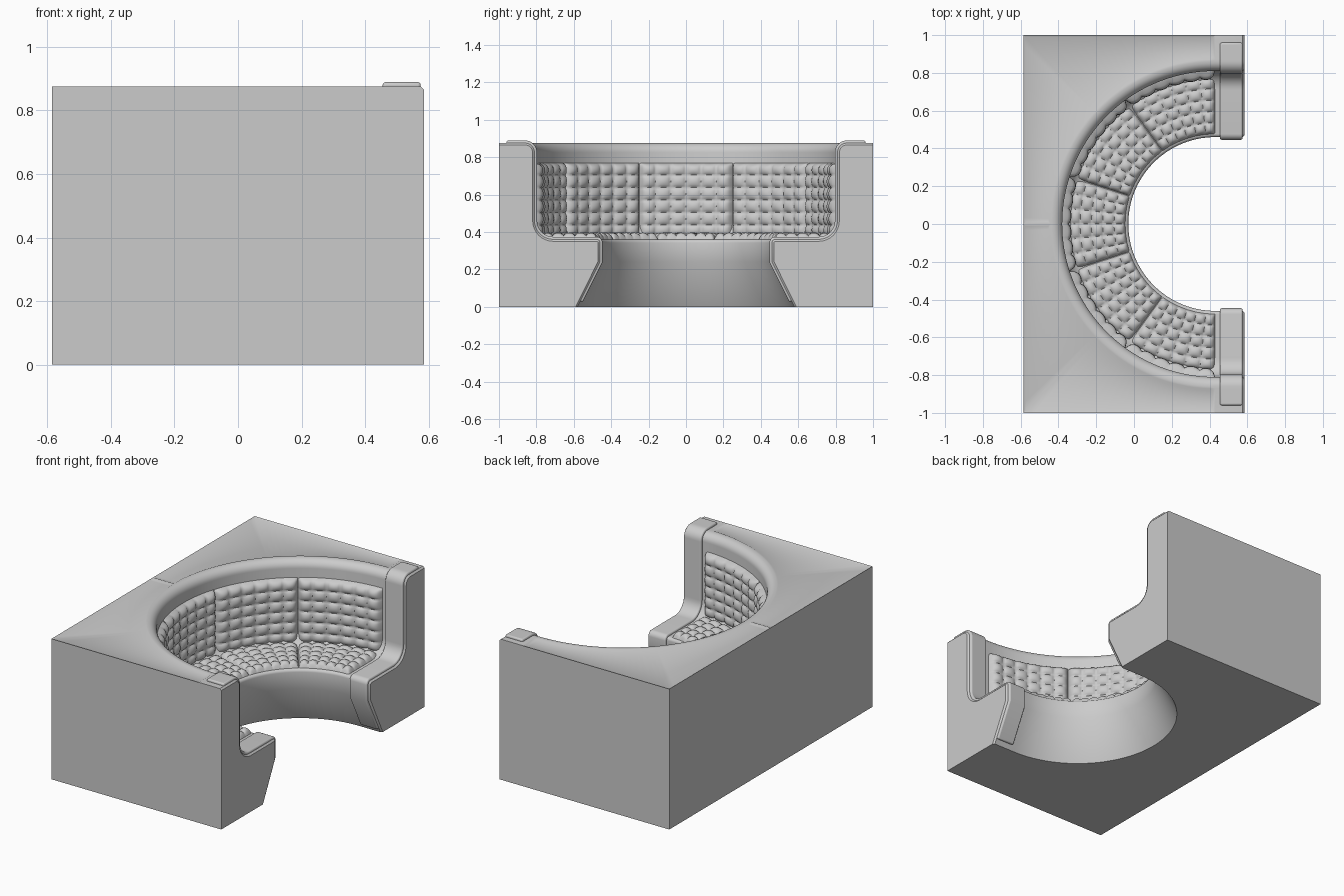
import bpy, bmesh
from math import sin, cos, pi, radians, atan2, tan
from mathutils import Vector

if "Cube" in bpy.data.objects:
    bpy.data.objects.remove(bpy.data.objects["Cube"])

CX = 0.43            # centre of the curved booth
X0, X1 = -0.585, 0.585
TOP = 0.875


def finish(name, bm, angle=35):
    bmesh.ops.recalc_face_normals(bm, faces=bm.faces)
    me = bpy.data.meshes.new(name)
    bm.to_mesh(me)
    bm.free()
    ob = bpy.data.objects.new(name, me)
    bpy.context.collection.objects.link(ob)
    bpy.ops.object.select_all(action='DESELECT')
    ob.select_set(True)
    bpy.context.view_layer.objects.active = ob
    bpy.ops.object.shade_smooth_by_angle(angle=radians(angle))
    return ob


def mirror_y(ob):
    m = ob.modifiers.new("mirror", 'MIRROR')
    m.use_axis = (False, True, False)
    m.merge_threshold = 0.0005


def arc(cx, cz, r, a0, a1, n):
    return [(cx + r * cos(radians(a0 + (a1 - a0) * i / n)),
             cz + r * sin(radians(a0 + (a1 - a0) * i / n))) for i in range(n + 1)]


def offset(pts, d):
    # mitred offset of an open polyline towards its left side
    out = []
    for i, p in enumerate(pts):
        dirs = []
        for a, b in ((i - 1, i), (i, i + 1)):
            if a >= 0 and b < len(pts):
                dirs.append((Vector(pts[b]) - Vector(pts[a])).normalized())
        ns = [Vector((-v.y, v.x)) for v in dirs]
        n = sum(ns, Vector((0, 0))).normalized()
        out.append(tuple(Vector(p) + n * (d / max(0.5, n.dot(ns[0])))))
    return out


# Booth cross-section (radius, height): kick cone, seat, back, rolled rim
seat_lip = arc(0.478, 0.342, 0.018, 180, 90, 5)
seat_fillet = arc(0.71, 0.46, 0.10, -90, 0, 8)
rim = arc(0.86, 0.825, 0.05, 180, 90, 8)
profile = [(0.58, 0), (0.46, 0.24)] + seat_lip + seat_fillet + rim + [(0.872, TOP)]


# Body: half of the block lofted around the arc, then straight to the open end
bm = bmesh.new()
corner = atan2(1.0, CX - X0)
N = 24
angles = [corner * i / N for i in range(N)]
angles += [corner + (pi / 2 - corner) * i / N for i in range(N + 1)]
sections = []
for a in angles:
    pts = [(CX - r * cos(a), r * sin(a), z) for r, z in profile]
    if a <= corner + 1e-6:
        ox, oy = X0, (CX - X0) * tan(a)
    else:
        ox, oy = CX - 1.0 / tan(a), 1.0
    pts += [(ox, oy, TOP), (ox, oy, 0)]
    sections.append(pts)
sections.append([(X1 - 0.01, r, z) for r, z in profile] +
                [(X1 - 0.01, 1, TOP), (X1 - 0.01, 1, 0)])
inner = offset(profile, -0.01)
inner[0] = (0.59, 0)
sections.append([(X1, r, z) for r, z in inner] + [(X1, 1, TOP - 0.01), (X1, 1, 0)])

rings = [[bm.verts.new(p) for p in s] for s in sections]
n = len(rings[0])
top_faces = []
for i in range(len(rings) - 1):
    for j in range(n):
        k = (j + 1) % n
        f = bm.faces.new((rings[i][j], rings[i][k], rings[i + 1][k], rings[i + 1][j]))
        if j == len(profile) - 1 and i < len(angles) - 1:
            top_faces.append(f)
bm.faces.new(rings[-1])
bmesh.ops.recalc_face_normals(bm, faces=bm.faces)
# shallow recessed panel on the top
bmesh.ops.inset_region(bm, faces=top_faces, thickness=0.012, depth=-0.006,
                       use_boundary=True, use_even_offset=True)
mirror_y(finish("booth_body", bm, 30))


# End bands: padded strips wrapping over the section at both open ends
t = 0.03 / 0.24
path = [(0.58 - 0.12 * t, 0.03)] + profile[1:] + [(0.96, TOP)]
outer, inside = offset(path, 0.014), offset(path, -0.012)
bm = bmesh.new()
cols = [[bm.verts.new((x, r, z)) for r, z in line]
        for x, line in ((0.455, inside), (0.455, outer), (0.575, outer), (0.575, inside))]
for c in range(4):
    d = (c + 1) % 4
    for i in range(len(path) - 1):
        bm.faces.new((cols[c][i], cols[c][i + 1], cols[d][i + 1], cols[d][i]))
bm.faces.new([c[0] for c in cols])
bm.faces.new([c[-1] for c in cols])
band = finish("end_band", bm)
bev = band.modifiers.new("soft_edge", 'BEVEL')
bev.width = 0.009
bev.segments = 3
bev.limit_method = 'ANGLE'
bev.angle_limit = radians(50)
mirror_y(band)


# Tufted cushions: five 36-degree segments each for the back and the seat
def cushion(name, a0, a1, place, nu, nv, thick, puff):
    bm = bmesh.new()
    U, V = nu * 8, nv * 8
    grid = []
    for i in range(U + 1):
        u = i / U
        row = []
        for j in range(V + 1):
            v = j / V
            edge = ((1 - abs(2 * u - 1) ** 14) * (1 - abs(2 * v - 1) ** 14)) ** 0.5
            lump = abs(sin(pi * nu * u) * sin(pi * nv * v)) ** 0.6
            r, z = place(v, edge * (thick + puff * lump))
            a = a0 + (a1 - a0) * u
            row.append(bm.verts.new((CX - r * cos(a), r * sin(a), z)))
        grid.append(row)
    for i in range(U):
        for j in range(V):
            bm.faces.new((grid[i][j], grid[i + 1][j], grid[i + 1][j + 1], grid[i][j + 1]))
    finish(name, bm, 80)


def back_place(v, h):
    return 0.812 - h, 0.37 + 0.40 * v


def seat_place(v, h):
    return 0.475 + 0.30 * v, 0.355 + h


for s in range(5):
    a0 = radians(-90 + 36 * s)
    a1 = a0 + radians(36)
    cushion(f"back_cushion_{s + 1}", a0, a1, back_place, 6, 6, 0.034, 0.016)
    cushion(f"seat_cushion_{s + 1}", a0, a1, seat_place, 6, 5, 0.026, 0.016)
